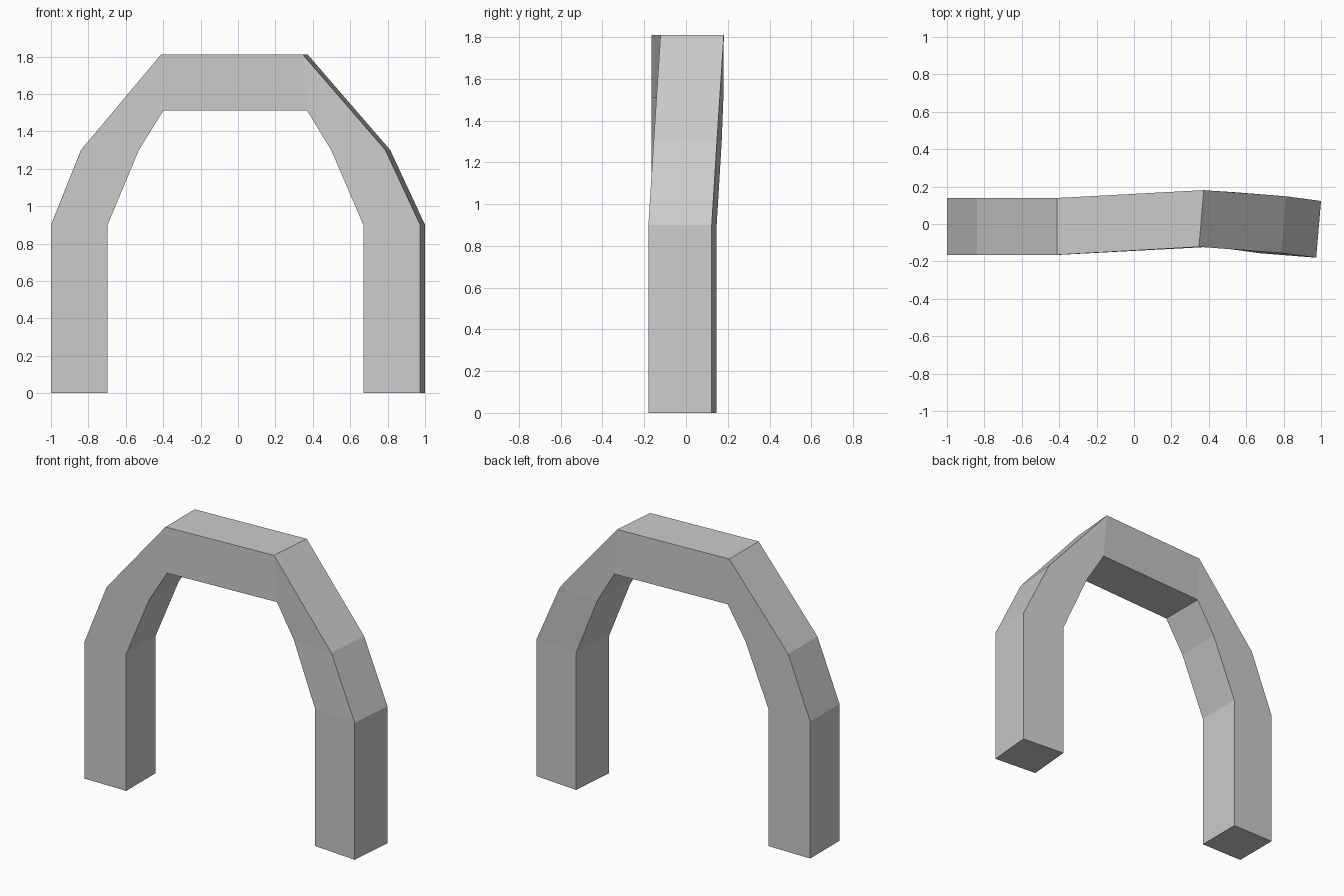
import bpy, bmesh
from mathutils import Vector

if "Cube" in bpy.data.objects:
    bpy.data.objects.remove(bpy.data.objects["Cube"])

# Front edge of the arch, left foot to right foot: (outer corner, inner corner)
L = -0.165
STATIONS = [
    ((-1.0, L, 0.0), (-0.697, L, 0.0)),
    ((-1.0, L, 0.9), (-0.697, L, 0.9)),
    ((-0.84, L, 1.3), (-0.53, L, 1.3)),
    ((-0.412, L, 1.81), (-0.40, L, 1.51)),
    ((0.347, -0.122, 1.81), (0.37, -0.124, 1.51)),
    ((0.788, -0.155, 1.3), (0.498, -0.132, 1.3)),
    ((0.974, -0.18, 0.9), (0.67, -0.156, 0.9)),
    ((0.974, -0.18, 0.0), (0.67, -0.156, 0.0)),
]
DEPTH_LEFT = Vector((0, 0.304, 0))
DEPTH_RIGHT = Vector((0.026, 0.303, 0))   # right half is turned slightly


def build_arch():
    bm = bmesh.new()
    rings = []
    for outer, inner in STATIONS:
        o, i = Vector(outer), Vector(inner)
        d = DEPTH_LEFT if o.x < 0 else DEPTH_RIGHT
        rings.append([bm.verts.new(p) for p in (o, i, i + d, o + d)])
    # Four sides between neighbouring cross-sections
    for a, b in zip(rings, rings[1:]):
        for k in range(4):
            n = (k + 1) % 4
            bm.faces.new((a[k], a[n], b[n], b[k]))
    # Feet
    bm.faces.new(rings[0])
    bm.faces.new(rings[-1])
    bmesh.ops.recalc_face_normals(bm, faces=bm.faces[:])
    mesh = bpy.data.meshes.new("arch")
    bm.to_mesh(mesh)
    bm.free()
    bpy.context.collection.objects.link(bpy.data.objects.new("arch", mesh))


build_arch()
